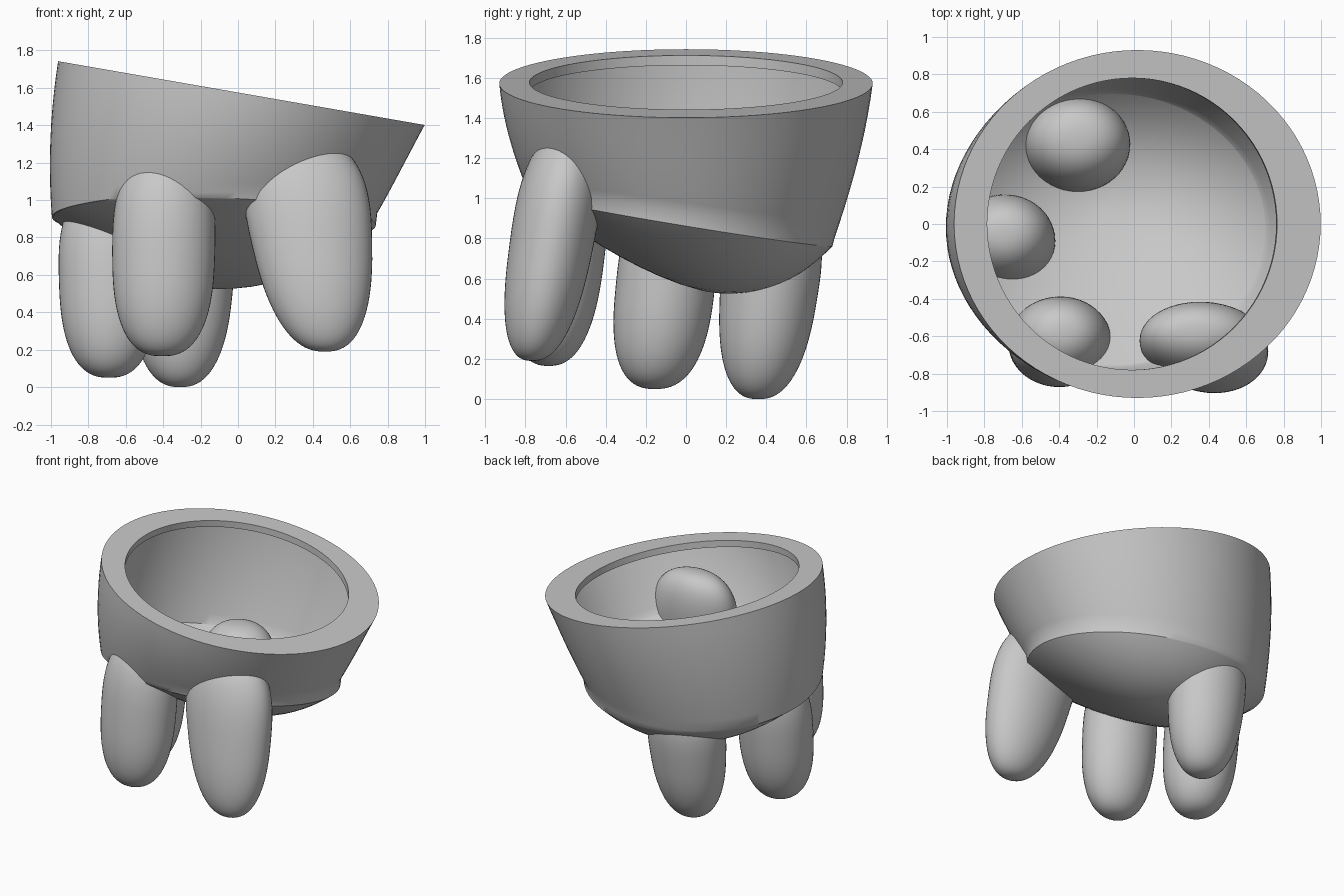
import bpy, bmesh, math
from mathutils import Vector

cube = bpy.data.objects.get("Cube")
if cube:
    bpy.data.objects.remove(cube)

# One plain grey for everything
grey = bpy.data.materials.new("plain_grey")
grey.use_nodes = True
grey.diffuse_color = (0.58, 0.58, 0.58, 1)
grey.node_tree.nodes["Principled BSDF"].inputs["Base Color"].default_value = (0.58, 0.58, 0.58, 1)

SEGMENTS = 96


def finish(name, bm, sharp):
    bmesh.ops.recalc_face_normals(bm, faces=bm.faces)
    mesh = bpy.data.meshes.new(name)
    bm.to_mesh(mesh)
    bm.free()
    mesh.materials.append(grey)
    obj = bpy.data.objects.new(name, mesh)
    bpy.context.collection.objects.link(obj)
    bpy.ops.object.select_all(action='DESELECT')
    obj.select_set(True)
    bpy.context.view_layer.objects.active = obj
    bpy.ops.object.shade_smooth_by_angle(angle=math.radians(sharp))


def ellipse(cx, cy, rx, ry, z, slope_x, slope_y):
    """Ring of points lying on a tilted plane."""
    ring = []
    for i in range(SEGMENTS):
        a = math.tau * i / SEGMENTS
        x, y = cx + rx * math.cos(a), cy + ry * math.sin(a)
        ring.append(Vector((x, y, z + slope_x * x + slope_y * y)))
    return ring


def wall(top, bottom, bulge, steps=10):
    """Rings from top to bottom, swelling in between except on the low side."""
    rings = []
    for s in range(steps + 1):
        t = s / steps
        ring = []
        for a, b in zip(top, bottom):
            p = a.lerp(b, t)
            swell = 1 + bulge * 4 * t * (1 - t) * (1 - max(0, p.x))
            ring.append(Vector((p.x * swell, p.y * swell, p.z)))
        rings.append(ring)
    return rings


def dome(edge, apex, steps=14):
    """Rings closing to a low point, straighter in front and rounder behind."""
    rings = []
    for s in range(1, steps):
        k = math.cos(math.pi / 2 * s / steps)
        rings.append([Vector((apex.x + (p.x - apex.x) * k,
                              apex.y + (p.y - apex.y) * k,
                              apex.z + (p.z - apex.z) * k ** (2 + 0.6 * p.y))) for p in edge])
    return rings


# Tilted bowl: thin shell with a low band and a flat rim overhanging the hollow
rim = ellipse(0.018, 0, 0.98, 0.93, 1.575, -0.174, 0)
hole = ellipse(-0.01, 0, 0.775, 0.78, 1.575, -0.174, 0)
lip = ellipse(-0.015, 0, 0.775, 0.78, 1.525, -0.174, 0)
under_rim = ellipse(0.005, 0, 0.925, 0.88, 1.525, -0.174, 0)
band_top = ellipse(-0.125, -0.025, 0.87, 0.765, 0.92, 0.015, -0.155)
outer_edge = ellipse(-0.125, -0.025, 0.862, 0.755, 0.88, -0.025, -0.165)
inner_edge = ellipse(-0.125, -0.03, 0.83, 0.73, 0.935, -0.02, -0.16)
outer_low = Vector((-0.1, 0.18, 0.525))
inner_low = Vector((-0.1, 0.15, 0.58))

rings = dome(outer_edge, outer_low)[::-1] + [outer_edge]
rings += wall(rim, band_top, 0.025)[::-1]
rings += [hole, lip]
rings += wall(under_rim, inner_edge, 0.02)
rings += dome(inner_edge, inner_low)

bm = bmesh.new()
loops = [[bm.verts.new(p) for p in ring] for ring in rings]
for lower, upper in zip(loops, loops[1:]):
    for i in range(SEGMENTS):
        j = (i + 1) % SEGMENTS
        bm.faces.new((lower[i], lower[j], upper[j], upper[i]))
for loop, low in ((loops[0], outer_low), (loops[-1], inner_low)):
    tip = bm.verts.new(low)
    for i in range(SEGMENTS):
        bm.faces.new((loop[i], loop[(i + 1) % SEGMENTS], tip))
finish("bowl", bm, 35)


def leg(name, z0, z1, bottom, top):
    """Rounded leg; bottom and top give centre x, y and half widths x, y."""
    bm = bmesh.new()
    bmesh.ops.create_uvsphere(bm, u_segments=48, v_segments=40, radius=1)
    for v in bm.verts:
        flat = math.hypot(v.co.x, v.co.y)
        height = math.copysign(abs(v.co.z) ** 0.75, v.co.z)
        spread = flat ** 0.8 / flat if flat > 1e-5 else 0
        t = (height + 1) / 2
        cx, cy, rx, ry = (a + (b - a) * t for a, b in zip(bottom, top))
        v.co = (cx + v.co.x * spread * rx, cy + v.co.y * spread * ry, z0 + (z1 - z0) * t)
    finish(name, bm, 60)


# Four legs that pass through the bowl
leg("front_left_leg", 0.19, 1.34, (0.465, -0.765, 0.26, 0.19), (0.325, -0.575, 0.385, 0.23))
leg("front_right_leg", 0.165, 1.26, (-0.405, -0.685, 0.265, 0.215), (-0.39, -0.585, 0.285, 0.245))
leg("right_leg", 0.05, 1.08, (-0.69, -0.155, 0.25, 0.245), (-0.69, -0.05, 0.285, 0.25))
leg("back_leg", 0.0, 0.99, (-0.31, 0.36, 0.23, 0.21), (-0.3, 0.46, 0.32, 0.275))
